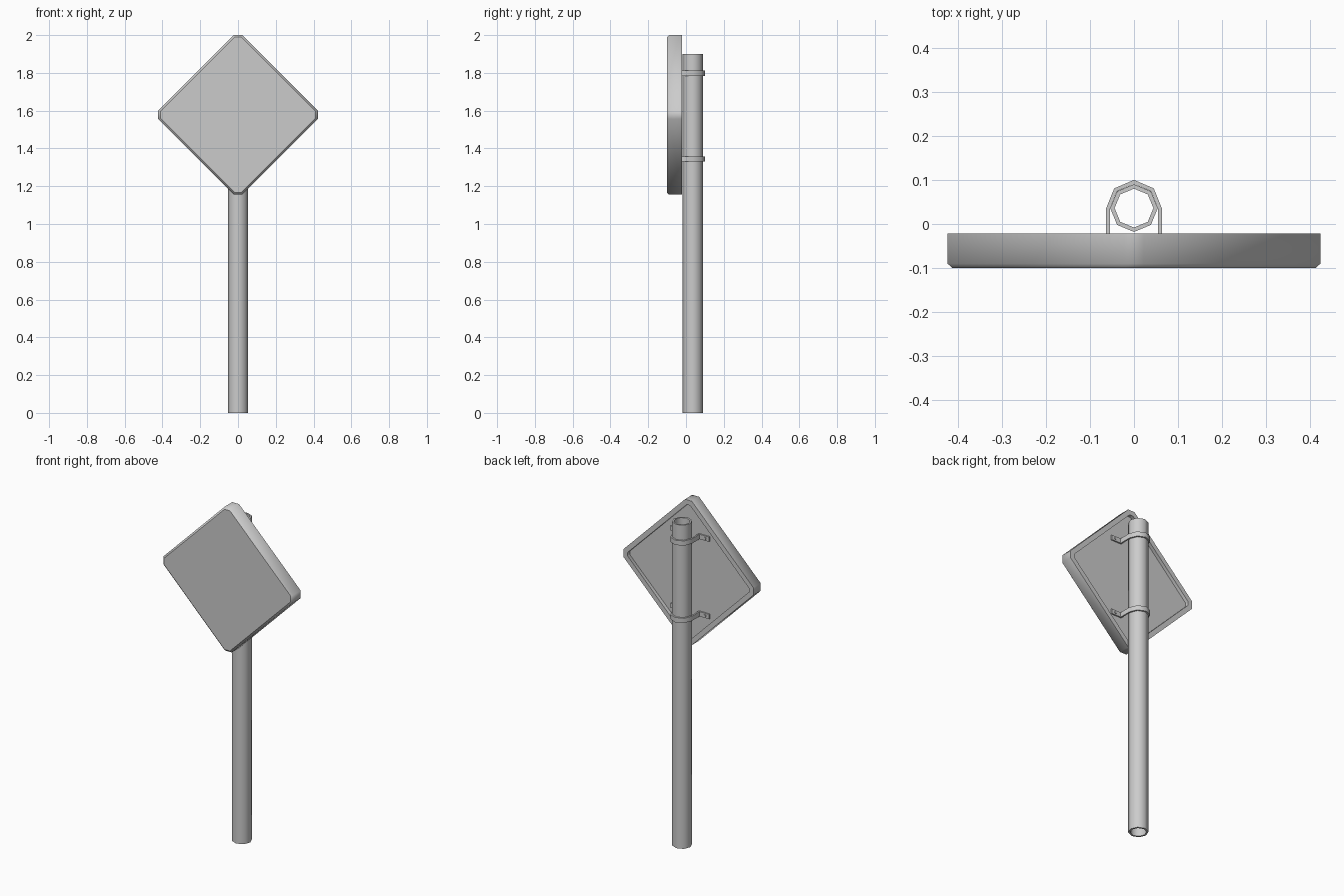
import bpy, bmesh, math

if "Cube" in bpy.data.objects:
    bpy.data.objects.remove(bpy.data.objects["Cube"])

POLE_Y = 0.036
PANEL_Y = -0.043


def loft(name, rings, cap=True, flat_caps=False):
    """Bridge rings of points; cap the ends or close the loop of rings."""
    bm = bmesh.new()
    vs = [[bm.verts.new(p) for p in ring] for ring in rings]
    pairs = list(zip(vs, vs[1:])) + ([] if cap else [(vs[-1], vs[0])])
    for a, b in pairs:
        n = len(a)
        for i in range(n):
            j = (i + 1) % n
            bm.faces.new((a[i], a[j], b[j], b[i]))
    caps = [bm.faces.new(vs[0]), bm.faces.new(vs[-1])] if cap else []
    bmesh.ops.recalc_face_normals(bm, faces=bm.faces[:])
    for f in bm.faces:
        f.smooth = True
    for e in bm.edges:
        e.smooth = e.calc_face_angle(0) < math.radians(50)
    if flat_caps:
        for f in caps:
            for e in f.edges:
                e.smooth = False
    me = bpy.data.meshes.new(name)
    bm.to_mesh(me)
    bm.free()
    ob = bpy.data.objects.new(name, me)
    bpy.context.collection.objects.link(ob)
    return ob


# Diamond sign plate: clipped corners, chamfered front, recessed back
def diamond(y, inset=0.0):
    r, c = 0.4225 - inset, 0.022 - inset * 0.41
    pts = [(c, r), (-c, r), (-r, c), (-r, -c), (-c, -r), (c, -r), (r, -c), (r, c)]
    return [(x, y, 1.5775 + z) for x, z in pts]


loft("sign_plate", [diamond(PANEL_Y, 0.028), diamond(-0.022, 0.028), diamond(-0.022),
                    diamond(-0.09), diamond(-0.10, 0.011)], flat_caps=True)


# Hollow eight-sided pole
def circle(r, z):
    return [(r * math.sin(i * math.pi / 4), POLE_Y + r * math.cos(i * math.pi / 4), z)
            for i in range(8)]


loft("pole", [circle(0.054, 0), circle(0.054, 1.9), circle(0.044, 1.9), circle(0.044, 0)],
     cap=False)

# Clamp outline: pairs of inner and outer points, from the right flange to the rear
T = 0.008
half = [((0.125, PANEL_Y), (0.125, PANEL_Y + T)),
        ((0.054, PANEL_Y), (0.063, PANEL_Y + T)),
        ((0.054, POLE_Y), (0.063, POLE_Y)),
        ((0.0385, POLE_Y + 0.0385), (0.0448, POLE_Y + 0.0448)),
        ((0, POLE_Y + 0.054), (0, POLE_Y + 0.064))]
outline = half + [((-a[0], a[1]), (-b[0], b[1])) for a, b in reversed(half[:-1])]

for label, z in (("lower", 1.344), ("upper", 1.798)):
    lo, hi = z - 0.014, z + 0.014
    loft(label + "_clamp", [[(*a, lo), (*b, lo), (*b, hi), (*a, hi)] for a, b in outline])
    # Bolt heads on the flanges
    for side, s in (("left", -1), ("right", 1)):
        rings = [[(s * 0.1 + 0.007 * math.cos(i * math.pi / 3), y,
                   z + 0.007 * math.sin(i * math.pi / 3)) for i in range(6)]
                 for y in (PANEL_Y + T - 0.002, PANEL_Y + T + 0.005)]
        loft(f"{label}_{side}_bolt", rings)
